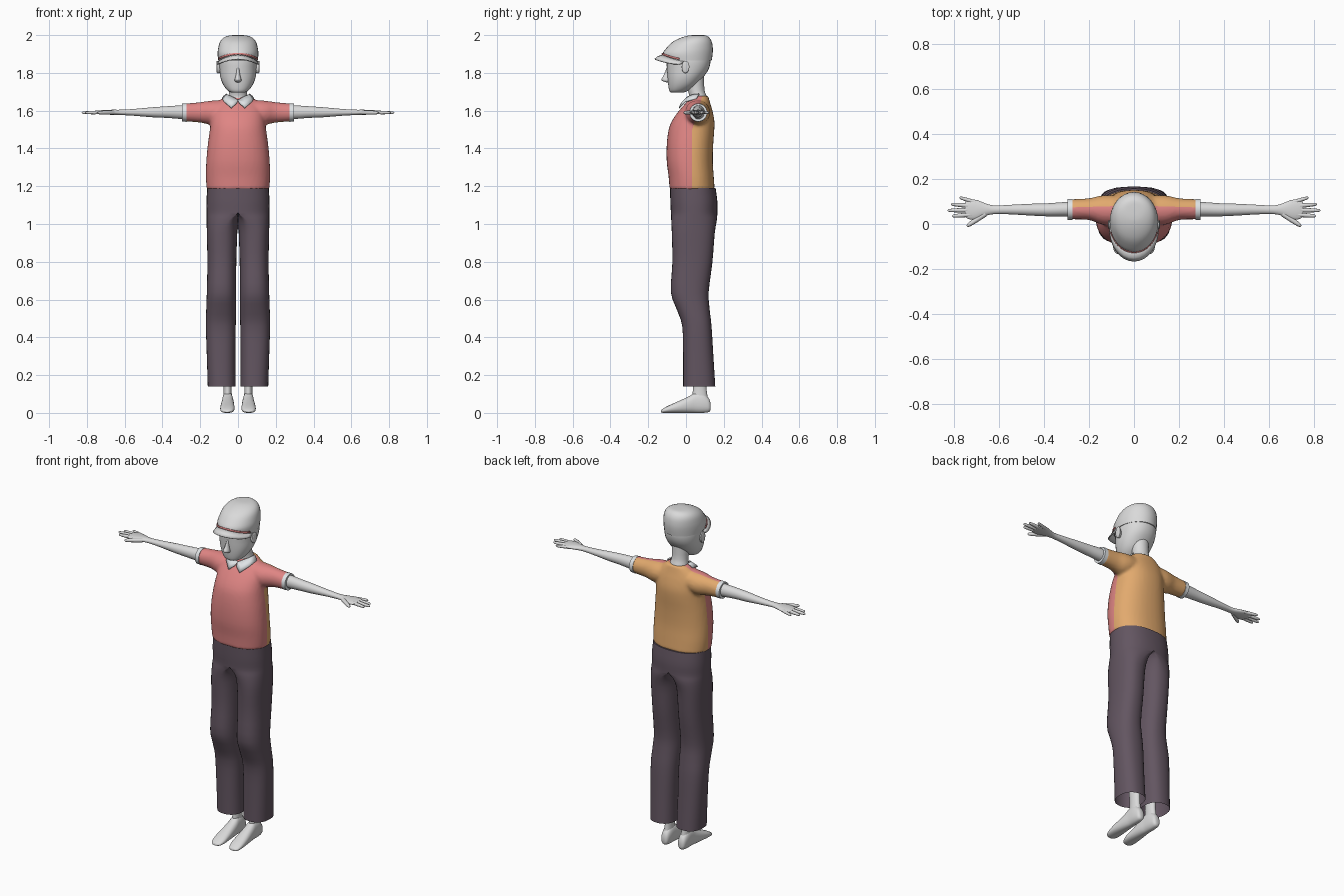
import bpy, bmesh, math
from mathutils import Vector

if "Cube" in bpy.data.objects:
    bpy.data.objects.remove(bpy.data.objects["Cube"])


def material(name, rgb):
    m = bpy.data.materials.new(name)
    m.diffuse_color = (*rgb, 1)
    m.use_nodes = True
    m.node_tree.nodes["Principled BSDF"].inputs["Base Color"].default_value = m.diffuse_color
    return m


PALE = material("pale_grey", (0.70, 0.70, 0.70))
TRIM = material("trim_white", (0.74, 0.77, 0.79))
RED = material("coral_red", (0.74, 0.235, 0.23))
ORANGE = material("orange_tan", (0.76, 0.40, 0.155))
DARK = material("dark_plum", (0.125, 0.092, 0.12))


def finish(ob, angle=50):
    bpy.ops.object.select_all(action='DESELECT')
    ob.select_set(True)
    bpy.context.view_layer.objects.active = ob
    bpy.ops.object.shade_smooth_by_angle(angle=math.radians(angle))


def make(name, bm, mat, mirror=False, angle=50):
    bmesh.ops.recalc_face_normals(bm, faces=bm.faces)
    me = bpy.data.meshes.new(name)
    bm.to_mesh(me)
    bm.free()
    ob = bpy.data.objects.new(name, me)
    bpy.context.collection.objects.link(ob)
    me.materials.append(mat)
    finish(ob, angle)
    if mirror:
        mod = ob.modifiers.new("mirror", 'MIRROR')
        mod.merge_threshold = 0.0005
    return ob


def smooth_rings(rings, sub):
    """Catmull-Rom interpolation of the section table."""
    out = []
    for i in range(len(rings) - 1):
        a, b = rings[max(i - 1, 0)], rings[i]
        c, d = rings[i + 1], rings[min(i + 2, len(rings) - 1)]
        for s in range(sub):
            t = s / sub
            out.append([0.5 * (2 * q + (r - p) * t + (2 * p - 5 * q + 4 * r - w) * t * t
                               + (3 * q - p - 3 * r + w) * t ** 3)
                        for p, q, r, w in zip(a, b, c, d)])
    return out + [list(rings[-1])]


def loft(bm, axis, rings, n=24, p=1.0, sub=3, caps=(True, True)):
    """Skin sections (pos, u0, u1, v0, v1[, u centre]) along an axis."""
    loops = []
    for r in smooth_rings(rings, sub):
        pos, u0, u1, v0, v1 = r[:5]
        cu = r[5] if len(r) > 5 else (u0 + u1) / 2
        loop = []
        for k in range(n):
            a = 2 * math.pi * k / n
            c, s = (math.copysign(abs(f) ** p, f) for f in (math.cos(a), math.sin(a)))
            u = cu + (u1 - cu if c > 0 else cu - u0) * c
            v = (v0 + v1) / 2 + (v1 - v0) / 2 * s
            loop.append(bm.verts.new({'x': (pos, u, v), 'y': (u, pos, v), 'z': (u, v, pos)}[axis]))
        loops.append(loop)
    for a, b in zip(loops, loops[1:]):
        for k in range(n):
            bm.faces.new((a[k], a[(k + 1) % n], b[(k + 1) % n], b[k]))
    for flag, loop in zip(caps, (loops[0], loops[-1])):
        if flag:
            bm.faces.new(loop)
    return bm


def part(name, axis, rings, mat, mirror=False, **kw):
    return make(name, loft(bmesh.new(), axis, rings, **kw), mat, mirror)


def strip(name, rows, mat, thick, mirror=False):
    """Thin sheet through rows of points."""
    bm = bmesh.new()
    vs = [[bm.verts.new(q) for q in row] for row in rows]
    for a, b in zip(vs, vs[1:]):
        for k in range(len(a) - 1):
            bm.faces.new((a[k], a[k + 1], b[k + 1], b[k]))
    ob = make(name, bm, mat, mirror)
    mod = ob.modifiers.new("thickness", 'SOLIDIFY')
    mod.thickness, mod.offset = thick, 0
    return ob


# Trousers: one leg with half a pelvis, mirrored
bm = loft(bmesh.new(), 'z', [
    (.14, .012, .160, -.015, .155, .086), (.30, .014, .165, -.015, .145, .088),
    (.46, .012, .170, -.020, .135, .09), (.55, .01, .168, -.05, .125, .088),
    (.64, .01, .165, -.080, .120, .087), (.80, .009, .162, -.072, .140, .086),
    (.95, .004, .165, -.075, .152, .085), (1.02, 0, .166, -.078, .163, .05),
    (1.06, 0, .167, -.08, .166, 0), (1.12, 0, .167, -.083, .166, 0),
    (1.19, 0, .163, -.084, .157, 0)], n=32, p=.85, caps=(False, True))
for v in bm.verts:
    if v.co.x < .003:
        v.co.x = 0
bmesh.ops.delete(bm, geom=[f for f in bm.faces if all(v.co.x == 0 for v in f.verts)], context='FACES')
make("trousers", bm, DARK, True)

# Shirt: torso and a sleeve tube fused together
bm = loft(bmesh.new(), 'z', [
    (z, -rx, rx, y0, y1) for z, y0, y1, rx in (
        (1.183, -.087, .152, .166), (1.25, -.092, .147, .170), (1.33, -.102, .142, .168),
        (1.42, -.102, .144, .160), (1.50, -.092, .150, .149), (1.55, -.072, .150, .143),
        (1.60, -.037, .140, .136), (1.64, -.002, .128, .112), (1.678, .025, .118, .065))],
    n=40, p=.88)
half = ((.13, -.005, .128, 1.525, 1.654), (.2, .018, .114, 1.537, 1.645), (.285, .02, .11, 1.543, 1.637))
loft(bm, 'x', [(-r[0], *r[1:]) for r in reversed(half)] + [(0, 0, .12, 1.54, 1.66)] + list(half), n=32)
shirt = make("shirt", bm, RED)
mod = shirt.modifiers.new("fuse", 'REMESH')
mod.mode, mod.voxel_size = 'VOXEL', .009
mod = shirt.modifiers.new("relax", 'SMOOTH')
mod.factor, mod.iterations = .5, 4
for m in ("fuse", "relax"):
    bpy.ops.object.modifier_apply(modifier=m)
# Orange back panel, cut along the side seam
shirt.data.materials.append(ORANGE)
bm = bmesh.new()
bm.from_mesh(shirt.data)
for normal in ((0, 1, 0), (0, 1, -.3)):
    bmesh.ops.bisect_plane(bm, geom=bm.verts[:] + bm.edges[:] + bm.faces[:],
                           plane_co=(0, .033, 1.5), plane_no=Vector(normal).normalized())
for f in bm.faces:
    c = f.calc_center_median()
    f.material_index = int(c.y > .033 + max(0, (c.z - 1.5) * .3))
bm.to_mesh(shirt.data)
bm.free()
finish(shirt)

part("sleeve_cuff", 'x', [(.273, .018, .112, 1.541, 1.639), (.296, .018, .112, 1.543, 1.637)],
     TRIM, True, n=32, sub=1)
strip("collar", [
    [(0, .0, 1.655), (.03, .008, 1.672), (.055, .035, 1.684), (.06, .07, 1.688)],
    [(.004, -.016, 1.645), (.034, -.02, 1.645), (.066, .014, 1.665), (.075, .062, 1.676)],
    [(.008, -.024, 1.638), (.036, -.036, 1.614), (.074, -.004, 1.647), (.084, .055, 1.663)]],
    TRIM, .006, True)

# Arms and hands
part("arm", 'x', [
    (.25, .03, .1, 1.555, 1.63), (.3, .033, .098, 1.556, 1.628), (.38, .034, .092, 1.562, 1.623),
    (.45, .037, .09, 1.565, 1.618), (.55, .043, .085, 1.573, 1.609), (.62, .044, .082, 1.577, 1.605),
    (.66, .036, .092, 1.578, 1.605), (.70, .02, .107, 1.579, 1.604), (.735, .022, .107, 1.581, 1.601),
    (.75, .034, .097, 1.585, 1.598)], PALE, True)
bm = bmesh.new()
for base, tip, r in (((.70, .095), (.775, .118), .009), ((.72, .08), (.812, .088), .010),
                     ((.72, .062), (.828, .060), .010), ((.72, .042), (.808, .035), .010),
                     ((.66, .045), (.742, -.010), .012)):
    a, b = Vector((*base, 1.591)), Vector((*tip, 1.589))
    d = b - a
    rot = d.to_track_quat('Z', 'Y')
    old = set(bm.verts)
    loft(bm, 'z', [(f * d.length, -k * r, k * r, -k * r, k * r) for f, k in
                   ((0, 1), (.5, .95), (.85, .75), (.96, .5), (1, .1))], n=10, sub=2)
    for v in set(bm.verts) - old:
        v.co = a + rot @ v.co
make("fingers", bm, PALE, True)

# Bare feet and ankles
part("foot", 'y', [
    (.131, .045, .065, .018, .045), (.122, .033, .077, .005, .075), (.09, .027, .083, .0, .105),
    (.05, .025, .084, .0, .108), (.02, .022, .087, .0, .09), (-.04, .019, .093, .0, .062),
    (-.09, .019, .094, .0, .04), (-.12, .027, .088, .0, .024), (-.133, .04, .075, .003, .014)],
    PALE, True, p=.85)
part("ankle", 'z', [(.05, .03, .08, .035, .12), (.1, .033, .077, .035, .112),
                    (.16, .033, .077, .036, .108), (.35, .03, .09, .02, .115)], PALE, True)

# Head, neck, nose, ears
part("head", 'z', [(z, -rx, rx, y0, y1) for z, y0, y1, rx in (
    (1.695, -.078, -.015, .032), (1.705, -.088, .01, .053), (1.735, -.094, .055, .077),
    (1.775, -.098, .09, .093), (1.82, -.101, .12, .099), (1.87, -.102, .13, .101),
    (1.93, -.09, .12, .09))], PALE, n=32, p=.92)
part("neck", 'z', [(z, -rx, rx, y0, y1) for z, y0, y1, rx in (
    (1.62, .0, .12, .062), (1.67, .018, .112, .052), (1.71, .01, .098, .046), (1.79, .0, .095, .05))], PALE)
part("nose", 'z', [(z, -rx, rx, y, -.08) for z, y, rx in (
    (1.75, -.104, .009), (1.757, -.124, .017), (1.768, -.13, .017), (1.79, -.117, .011),
    (1.835, -.1, .006))], PALE, n=12)
part("ear", 'x', [(.09, -.016, .012, 1.803, 1.85), (.104, -.022, .014, 1.798, 1.86),
                  (.112, -.022, .018, 1.8, 1.864), (.115, -.012, .01, 1.812, 1.852)], PALE, True, n=16)

# Cap crown, brim and front piping
part("cap_crown", 'z', [(z, -rx, rx, y0, y1) for z, y0, y1, rx in (
    (1.865, -.116, .136, .105), (1.90, -.124, .141, .108), (1.93, -.105, .142, .105),
    (1.963, -.072, .137, .096), (1.985, -.03, .125, .078), (1.997, .01, .108, .05),
    (2.0, .04, .09, .02))], PALE, n=32)
turns = [math.radians(-84 + 12 * i) for i in range(15)]


def arc(rx, cy, ry, z, drop, scale=1.0):
    return [(rx * math.sin(t * scale), cy - ry * math.cos(t * scale),
             z - drop * math.sin(t * scale) ** 2) for t in turns]


strip("cap_brim", [arc(.103, .0, .115, 1.896, .036), arc(.107, -.01, .138, 1.886, .037),
                   arc(.108, -.02, .145, 1.872, .028)], PALE, .006)
strip("cap_piping", [arc(.110, .008, .135, 1.897, .03, .85), arc(.110, .008, .134, 1.906, .03, .85)],
      RED, .004)
